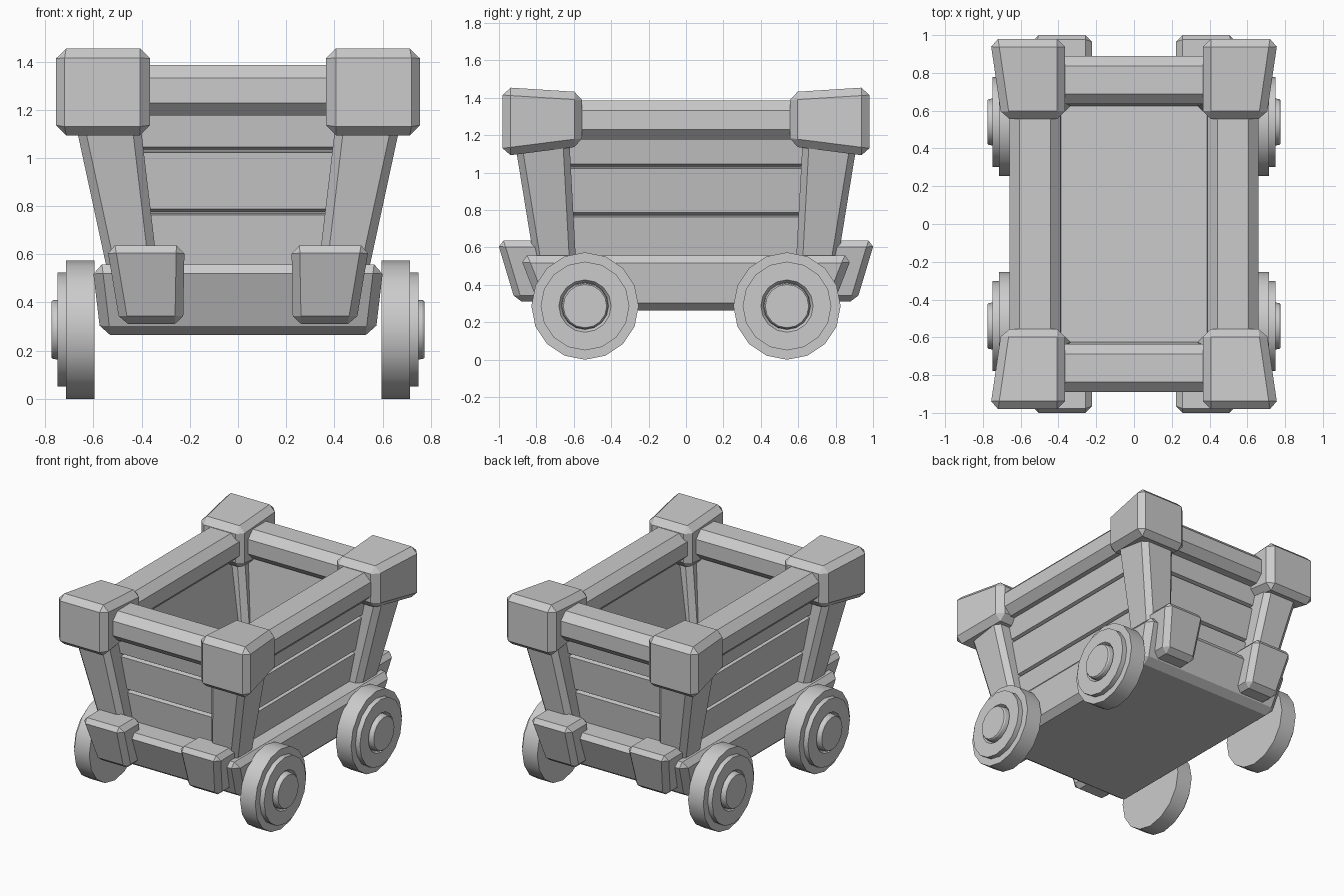
import bpy, bmesh, math

if "Cube" in bpy.data.objects:
    bpy.data.objects.remove(bpy.data.objects["Cube"])


def finish(name, bm, mirror=(False, False)):
    bmesh.ops.recalc_face_normals(bm, faces=bm.faces)
    me = bpy.data.meshes.new(name)
    bm.to_mesh(me)
    bm.free()
    ob = bpy.data.objects.new(name, me)
    bpy.context.collection.objects.link(ob)
    if any(mirror):
        mod = ob.modifiers.new("Mirror", 'MIRROR')
        mod.use_axis = (mirror[0], mirror[1], False)
        mod.use_mirror_merge = False
    return ob


def loft(name, a, b, bevel, mirror=(False, False)):
    """Block between two matching sections, optionally chamfered."""
    bm = bmesh.new()
    va = [bm.verts.new(p) for p in a]
    vb = [bm.verts.new(p) for p in b]
    bm.faces.new(va)
    bm.faces.new(vb)
    for i in range(len(a)):
        j = (i + 1) % len(a)
        bm.faces.new((va[i], va[j], vb[j], vb[i]))
    bmesh.ops.recalc_face_normals(bm, faces=bm.faces)
    if bevel:
        bmesh.ops.bevel(bm, geom=list(bm.edges), offset=bevel, segments=1,
                        profile=0.5, affect='EDGES')
    return finish(name, bm, mirror)


def rect_z(x0, x1, y0, y1, z):
    return [(x0, y0, z), (x1, y0, z), (x1, y1, z), (x0, y1, z)]


def rect_y(x0, x1, z0, z1, y):
    return [(x0, y, z0), (x1, y, z0), (x1, y, z1), (x0, y, z1)]


BOTH = (True, True)

# Tapered chassis block
loft("chassis", rect_z(-0.57, 0.57, -0.775, 0.775, 0.264),
     rect_z(-0.605, 0.605, -0.89, 0.89, 0.558), 0.04)

# Splayed corner posts
loft("corner_post", rect_z(0.329, 0.536, 0.587, 0.807, 0.50),
     rect_z(0.412, 0.687, 0.625, 0.921, 1.20), 0.035, BOTH)

# Large caps on the posts, growing towards the ends
loft("corner_cap", rect_y(0.365, 0.70, 1.142, 1.43, 0.555),
     rect_y(0.365, 0.762, 1.088, 1.457, 0.98), 0.042, BOTH)

# Sloping bumper blocks at both ends
loft("bumper", rect_z(0.228, 0.49, 0.74, 0.912, 0.31),
     rect_z(0.222, 0.545, 0.77, 1.01, 0.637), 0.034, BOTH)

# Top rails
loft("end_rail", rect_z(-0.5, 0.5, 0.635, 0.89, 1.175),
     rect_z(-0.5, 0.5, 0.635, 0.89, 1.385), 0.053, (False, True))
loft("side_rail", rect_z(0.39, 0.66, -0.75, 0.75, 1.178),
     rect_z(0.39, 0.66, -0.75, 0.75, 1.385), 0.053, (True, False))

# Leaning plank walls: flat inside, grooved outside; (height, groove depth)
outer = [(0.52, 0), (0.763, 0), (0.77, 0.035), (0.775, 0.035), (0.787, 0),
         (1.022, 0), (1.029, 0.035), (1.034, 0.035), (1.046, 0), (1.26, 0)]


def wall_section(base, lean, thick):
    pts = [(base + lean * (z - 0.55) - d, z) for z, d in outer]
    return pts + [(base + lean * (z - 0.55) - thick, z) for z in (1.26, 0.52)]


side = wall_section(0.465, 0.17, 0.08)
loft("side_wall", [(u, -0.70, z) for u, z in side],
     [(u, 0.70, z) for u, z in side], 0, (True, False))
end = wall_section(0.705, 0.12, 0.08)
loft("end_wall", [(-0.44, u, z) for u, z in end],
     [(0.44, u, z) for u, z in end], 0, (False, True))

# Stepped wheels with a hub, turned from a profile of (x, radius)
profile = [(0.595, 0.287), (0.715, 0.287), (0.715, 0.237), (0.75, 0.237),
           (0.75, 0.14), (0.73, 0.126), (0.767, 0.122), (0.775, 0.116)]
SIDES = 16
bm = bmesh.new()
rings = []
for x, r in profile:
    rings.append([bm.verts.new((x, 0.54 + r * math.sin(2 * math.pi * i / SIDES),
                                0.287 + r * math.cos(2 * math.pi * i / SIDES)))
                  for i in range(SIDES)])
for a, b in zip(rings, rings[1:]):
    for i in range(SIDES):
        j = (i + 1) % SIDES
        bm.faces.new((a[i], a[j], b[j], b[i]))
bm.faces.new(rings[0])
bm.faces.new(rings[-1])
wheel = finish("wheel", bm, BOTH)
bpy.context.view_layer.objects.active = wheel
wheel.select_set(True)
bpy.ops.object.shade_smooth_by_angle(angle=math.radians(30))
